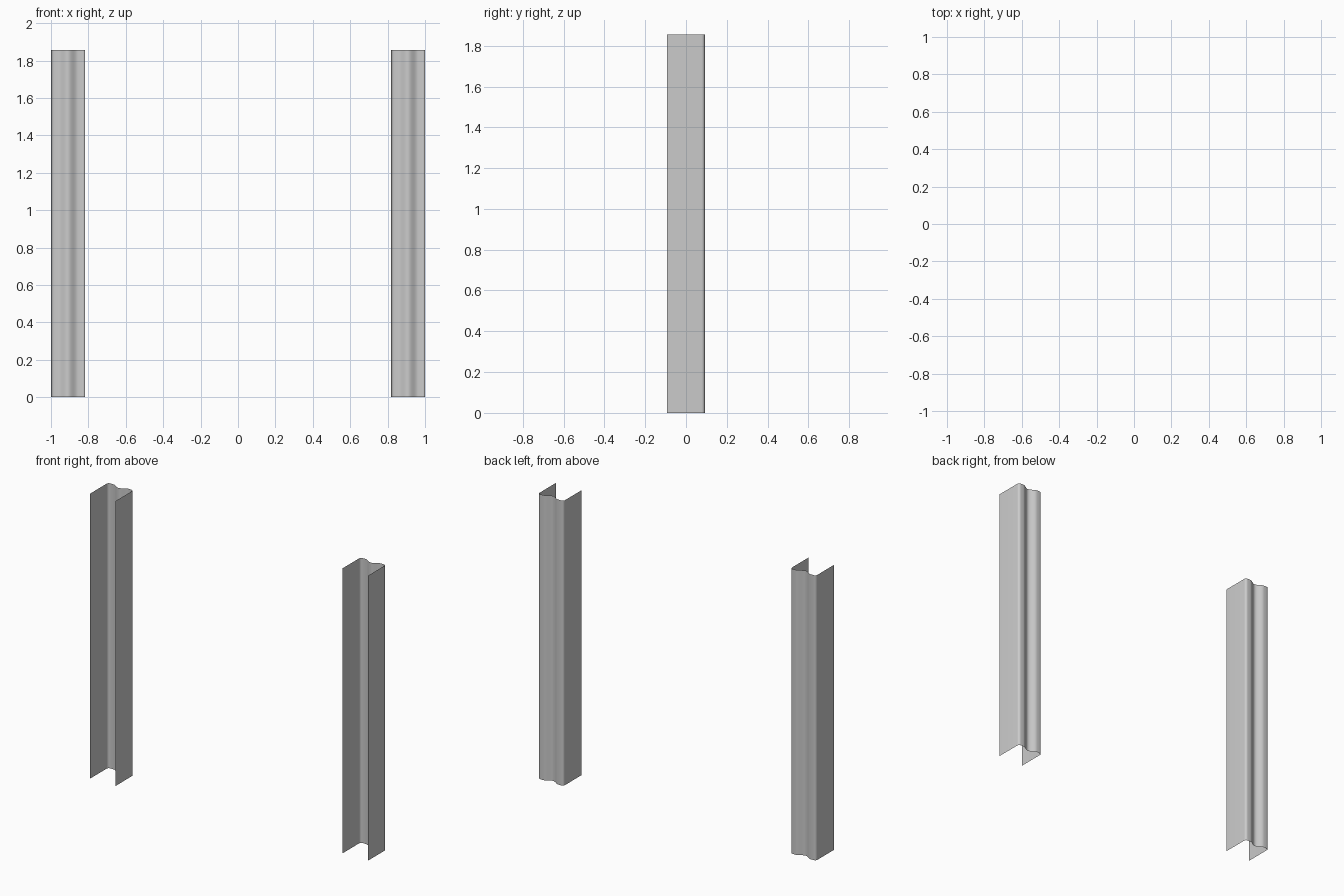
import bpy, bmesh, math

if "Cube" in bpy.data.objects:
    bpy.data.objects.remove(bpy.data.objects["Cube"])

HEIGHT = 1.855
HALF_W = 0.091     # half width of the channel
HALF_D = 0.0925    # half depth of the channel
RADIUS = 0.016     # rear corner radius
GROOVE_HALF = 0.055
GROOVE_DEPTH = 0.024


def half_profile():
    """Right half of the channel section, front edge to rear centre."""
    pts = [(HALF_W, -HALF_D)]
    # rounded rear corner
    for i in range(7):
        a = math.radians(15 * i)
        pts.append((HALF_W - RADIUS + RADIUS * math.cos(a),
                    HALF_D - RADIUS + RADIUS * math.sin(a)))
    # soft groove down the rear wall
    for i in range(11):
        t = i / 10
        dip = GROOVE_DEPTH * 0.5 * (1 - math.cos(math.pi * t))
        pts.append((GROOVE_HALF * (1 - t), HALF_D - dip))
    return pts


def channel_post(name, x):
    """Open sheet channel, extruded straight up."""
    right = half_profile()
    section = right + [(-px, py) for px, py in reversed(right[:-1])]
    bm = bmesh.new()
    low = [bm.verts.new((px, py, 0)) for px, py in section]
    high = [bm.verts.new((px, py, HEIGHT)) for px, py in section]
    for i in range(len(section) - 1):
        f = bm.faces.new((low[i], low[i + 1], high[i + 1], high[i]))
        f.smooth = True
    bm.normal_update()
    mesh = bpy.data.meshes.new(name)
    bm.to_mesh(mesh)
    bm.free()
    obj = bpy.data.objects.new(name, mesh)
    obj.location.x = x
    bpy.context.collection.objects.link(obj)


# matching pair of posts
channel_post("left_post", -(1 - HALF_W))
channel_post("right_post", 1 - HALF_W)
